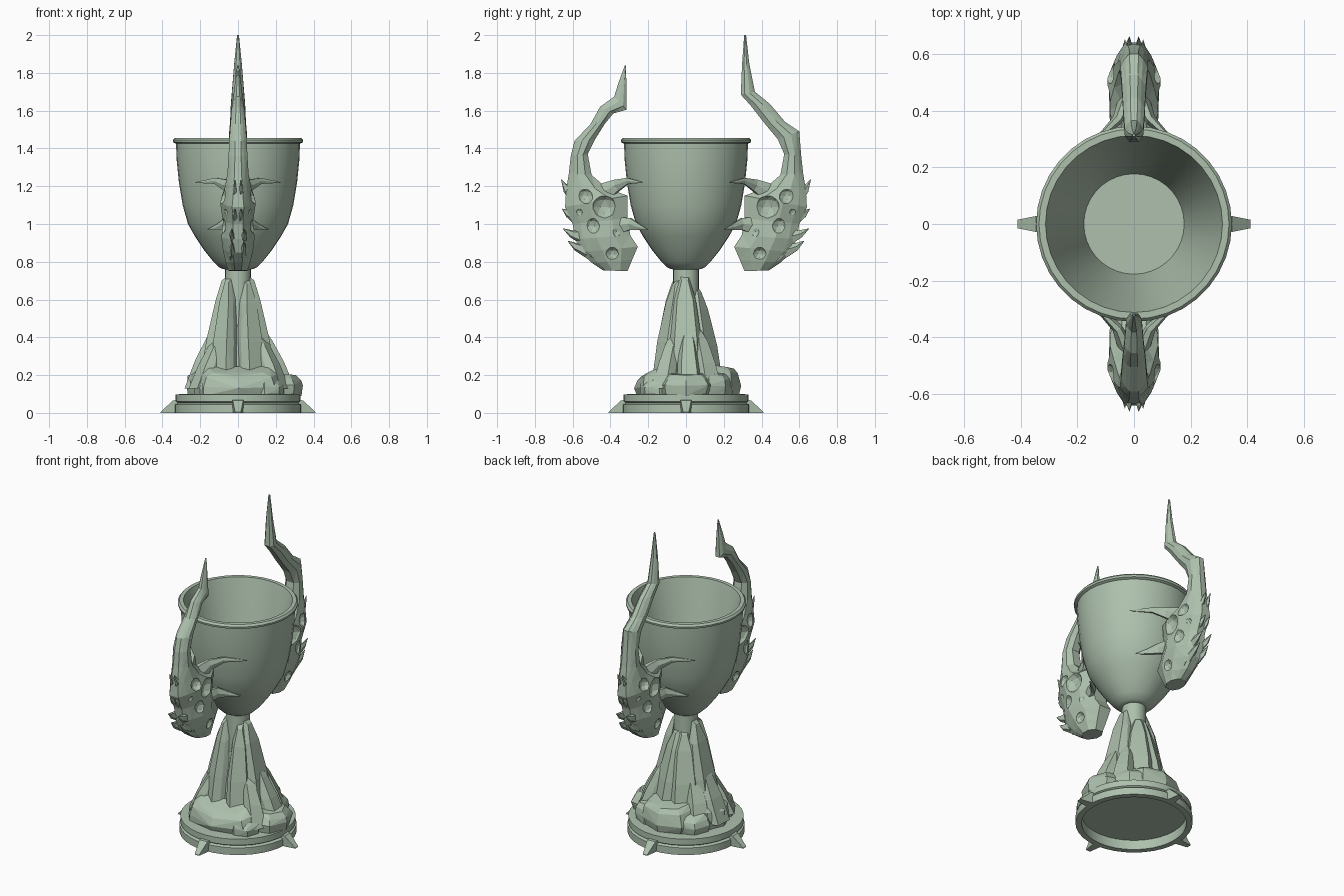
import bpy
import bmesh
import random
from math import sin, cos, pi, radians
from mathutils import Vector, Matrix

random.seed(4)
default_cube = bpy.data.objects.get("Cube")
if default_cube:
    bpy.data.objects.remove(default_cube, do_unlink=True)

# Single stone colour
stone = bpy.data.materials.new("sage_stone")
stone.use_nodes = True
SAGE = (0.42, 0.53, 0.42, 1)
stone.diffuse_color = SAGE
shader = stone.node_tree.nodes["Principled BSDF"]
shader.inputs["Base Color"].default_value = SAGE
shader.inputs["Roughness"].default_value = 0.8


def finish(name, bm, smooth=False):
    """Turn a bmesh into a named object with the stone material."""
    bmesh.ops.recalc_face_normals(bm, faces=bm.faces)
    mesh = bpy.data.meshes.new(name)
    bm.to_mesh(mesh)
    bm.free()
    mesh.materials.append(stone)
    obj = bpy.data.objects.new(name, mesh)
    bpy.context.collection.objects.link(obj)
    if smooth:
        bpy.ops.object.select_all(action='DESELECT')
        obj.select_set(True)
        bpy.context.view_layer.objects.active = obj
        bpy.ops.object.shade_smooth_by_angle(angle=radians(30))
    return obj


def add_loft(bm, rings):
    """Skin a list of equal-length point rings and cap both ends."""
    loops = [[bm.verts.new(p) for p in ring] for ring in rings]
    count = len(loops[0])
    for low, high in zip(loops, loops[1:]):
        for i in range(count):
            j = (i + 1) % count
            bm.faces.new((low[i], low[j], high[j], high[i]))
    bm.faces.new(loops[0][::-1])
    bm.faces.new(loops[-1])


def lathe(name, profile, sides=36):
    bm = bmesh.new()
    turns = [2 * pi * i / sides for i in range(sides)]
    add_loft(bm, [[(r * cos(a), r * sin(a), z) for a in turns] for r, z in profile])
    return finish(name, bm, smooth=True)


def add_spike(bm, path, width, height, sides=6):
    """Tapered horn along a path of points, flattened by width and height."""
    path = [Vector(p) for p in path]
    rings = []
    for i, p in enumerate(path):
        ahead = path[min(i + 1, len(path) - 1)] - path[max(i - 1, 0)]
        across = ahead.cross(Vector((0, 0, 1))).normalized()
        upward = across.cross(ahead).normalized()
        taper = max(1 - i / (len(path) - 1), 0.04)
        rings.append([p + across * cos(a) * width * taper + upward * sin(a) * height * taper
                      for a in (2 * pi * k / sides for k in range(sides))])
    add_loft(bm, rings)


def hull(name, points, angle):
    """Convex faceted rock, built along +x and turned about z."""
    bm = bmesh.new()
    for p in points:
        bm.verts.new(p)
    result = bmesh.ops.convex_hull(bm, input=bm.verts)
    loose = [g for g in result["geom_interior"] if isinstance(g, bmesh.types.BMVert)]
    bmesh.ops.delete(bm, geom=loose, context='VERTS')
    bmesh.ops.rotate(bm, verts=bm.verts, matrix=Matrix.Rotation(radians(angle), 3, 'Z'))
    return finish(name, bm)


# Bowl with a straight-sided inside and a lip
lathe("bowl", [
    (.07, .76), (.095, .767), (.13, .8), (.178, .86), (.228, .935), (.265, 1.0), (.293, 1.1),
    (.313, 1.22), (.325, 1.34), (.328, 1.425), (.343, 1.432), (.345, 1.444), (.335, 1.456),
    (.312, 1.456), (.305, 1.43), (.177, .88)])

# Stem and hollow foot
lathe("stem", [(.075, .1), (.068, .6), (.068, .78)], sides=24)
lathe("foot", [
    (.3, .06), (.3, 0), (.335, 0), (.335, .045), (.318, .052), (.33, .06),
    (.33, .098), (.28, .1), (.07, .1)])

# Four wedge studs around the foot
for quarter in range(4):
    hull("foot_stud", [(r, side * w, z) for side in (-1, 1)
                       for r, w, z in ((.31, .03, 0), (.31, .03, .07), (.345, .028, .066),
                                       (.41, .015, .004), (.41, .015, 0))], quarter * 90)


# Boulders piled on the foot, their tops sloping outward
def boulder(angle, radius, depth, width, top, slope):
    points = []
    for scale, z in ((.92, .09), (1, .15), (.9, top - .03), (.68, top)):
        for k in range(7):
            a = 2 * pi * k / 7
            s = scale * random.uniform(.92, 1.02)
            drop = slope * max(cos(a), 0) * (z - .09) / (top - .09)
            points.append((radius + depth * cos(a) * s, width * sin(a) * s, z - drop))
    hull("boulder", points, angle)


for spec in ((-90, .15, .125, .25, .245, .05), (0, .22, .13, .15, .21, .01),
             (90, .16, .135, .18, .255, .02), (180, .15, .13, .15, .25, .03),
             (45, .2, .1, .12, .22, .02), (135, .19, .1, .12, .22, .03),
             (-45, .22, .09, .1, .2, .03), (-135, .2, .09, .1, .2, .03)):
    boulder(*spec)


# Leaning rock shards around the stem: broad flat-faced slabs
def shard(name, angle, foot_r, tip_r, tip_z, width, lean=0.0, depth=.045):
    points = []
    for t, w, d in ((0, 1, 1), (.45, .85, .95), (.82, .6, .6), (1, .25, .25)):
        z = .13 + (tip_z - .13) * t
        r = foot_r + (tip_r - foot_r) * t
        for side in (-1, 1):
            y = lean * t + side * width * w * random.uniform(.92, 1.06)
            points += [(r + depth * d, y * .7, z - .02 * t), (r, y, z - .03 * t),
                       (r - depth * d, y * .9, z)]
    hull(name, points, angle)


for spec in ((0, .165, .075, .72, .1, -.01), (180, .165, .075, .72, .1, -.01),
             (57, .15, .065, .66, .095, .02), (-55, .145, .075, .7, .075, .015),
             (124, .15, .065, .66, .095, -.01), (-125, .145, .078, .71, .075, -.015),
             (90, .115, .05, .6, .08, .01), (-90, .085, .04, .59, .08, 0)):
    shard("tall_shard", *spec)
for spec in ((4, .255, .13, .46, .065), (-30, .245, .13, .43, .06), (32, .235, .13, .45, .065),
             (176, .235, .12, .47, .075), (212, .235, .12, .42, .065), (146, .215, .11, .44, .07)):
    shard("low_shard", *spec)

# Handle sections, tip to jaw: inner distance and height, outer distance and height, half width
front_top = [(.318, 1.84, .324, 1.84, .004), (.315, 1.72, .36, 1.74, .018),
             (.315, 1.605, .38, 1.675, .028), (.385, 1.585, .455, 1.62, .034),
             (.43, 1.53, .505, 1.53, .04), (.48, 1.45, .59, 1.44, .046)]
back_top = [(.308, 2.0, .318, 2.0, .005), (.297, 1.85, .335, 1.85, .02),
            (.29, 1.685, .365, 1.7, .033), (.34, 1.63, .445, 1.635, .038),
            (.41, 1.54, .525, 1.54, .042), (.485, 1.45, .6, 1.49, .048)]
skull = [(.52, 1.37, .61, 1.36, .05), (.5, 1.26, .62, 1.27, .056), (.42, 1.19, .635, 1.18, .072),
         (.31, 1.15, .64, 1.09, .094), (.31, 1.03, .6, 1.0, .08), (.295, .94, .585, .92, .088),
         (.255, .88, .56, .85, .08), (.285, .81, .5, .795, .066), (.31, .75, .44, .755, .05)]

# Outline of one handle section: fraction inner to outer, fraction of half width
outline = ((0, .5), (.28, .98), (.62, 1), (.86, .65), (1, .33))

# Edge barbs: side offset, then root and tip as distance and height
barbs = ((.016, .59, 1.15, .66, 1.235), (.016, .58, 1.04, .655, 1.08), (.032, .54, .93, .65, .975),
         (.03, .52, .86, .625, .91), (.055, .42, .92, .48, .98), (.035, .46, .83, .53, .86))

# Sockets and pits: side offset, distance, height, size
pits = ((.125, .43, 1.09, .075), (.1, .535, 1.15, .046), (.11, .355, .96, .042),
        (.11, .5, .99, .052), (.095, .39, .84, .04), (.08, .57, 1.06, .025))


def handle(name, sections, facing):
    """Bony skull handle; facing is -1 for front and +1 for back."""
    bm = bmesh.new()
    rings = []
    for d0, z0, d1, z1, w in sections:
        right = [(w * f, facing * (d0 + (d1 - d0) * t), z0 + (z1 - z0) * t) for t, f in outline]
        rings.append(right + [(-x, y, z) for x, y, z in reversed(right)])
    add_loft(bm, rings)
    bmesh.ops.triangulate(bm, faces=bm.faces)
    body = finish(name, bm)

    # Carve the sockets, then discard the cutter
    bm = bmesh.new()
    for side in (-1, 1):
        for x, d, z, size in pits:
            place = Matrix.Translation((side * x, facing * d, z))
            bmesh.ops.create_icosphere(bm, subdivisions=2, radius=size, matrix=place)
    cutter = finish(name + "_cutter", bm)
    cutter.hide_render = True
    carve = body.modifiers.new("sockets", 'BOOLEAN')
    carve.operation = 'DIFFERENCE'
    carve.solver = 'EXACT'
    carve.use_self = True
    carve.object = cutter
    bpy.context.view_layer.objects.active = body
    bpy.ops.object.modifier_apply(modifier=carve.name)
    bpy.data.objects.remove(cutter, do_unlink=True)

    # Barbs along the back edge and horns that hug the bowl
    bm = bmesh.new()
    upper = ((.03, .43, 1.17), (.06, .365, 1.205), (.12, .308, 1.228), (.225, .23, 1.22))
    lower = ((.03, .38, .99), (.06, .295, 1.0), (.105, .25, .985), (.16, .205, .97))
    for side in (-1, 1):
        for x, d0, z0, d1, z1 in barbs:
            middle = (side * x * 1.1, facing * (d0 * .4 + d1 * .6), z0 * .6 + z1 * .4)
            add_spike(bm, [(side * x * .8, facing * d0, z0), middle,
                           (side * x, facing * d1, z1)], .022, .042, sides=5)
        for path in (upper, lower):
            add_spike(bm, [(side * x, facing * d, z) for x, d, z in path], .028, .055)
    finish(name + "_horns", bm)


handle("front_handle", front_top + skull, -1)
handle("back_handle", back_top + skull, 1)
